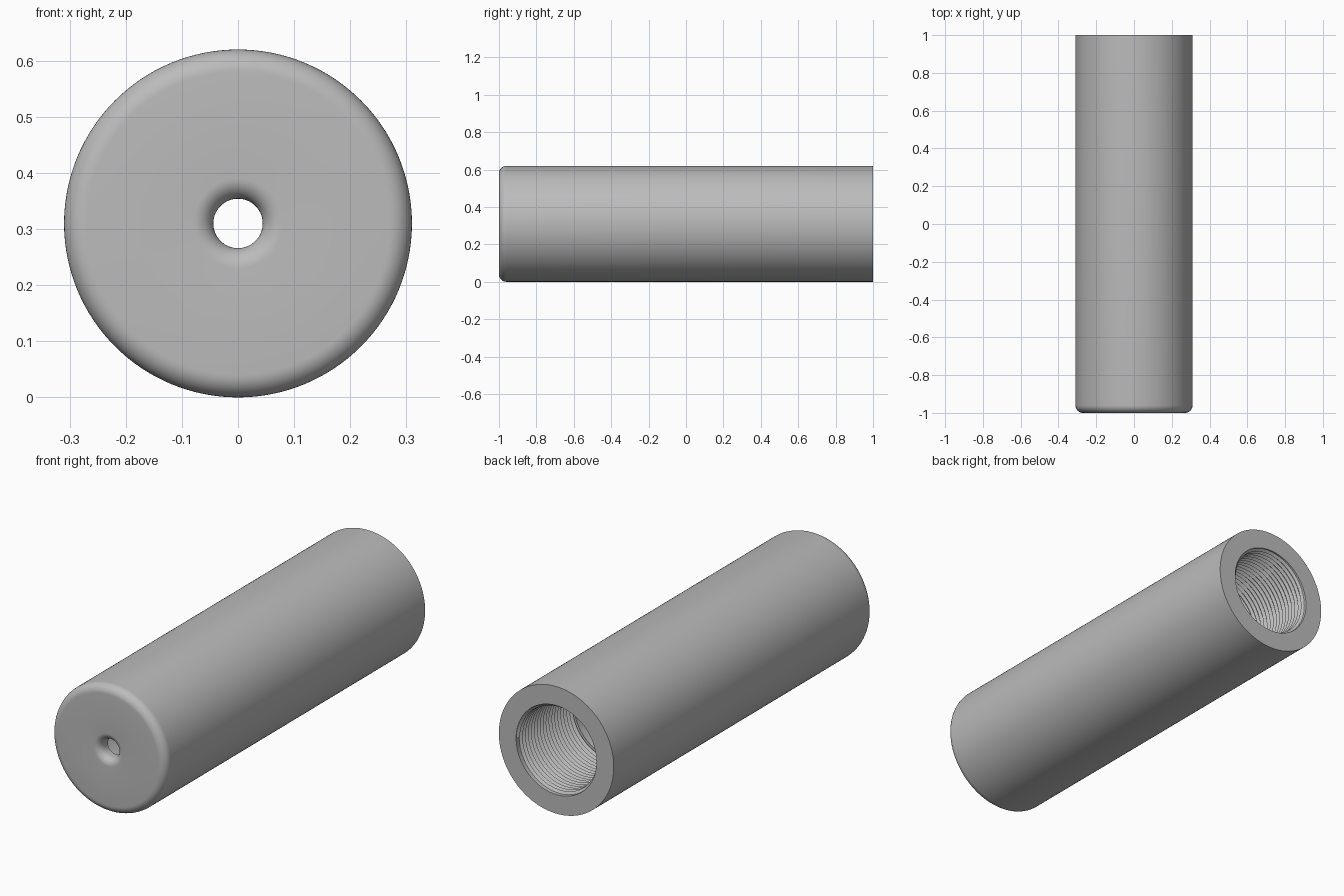
import bpy, bmesh
from math import sin, cos, pi, radians

cube = bpy.data.objects.get("Cube")
if cube:
    bpy.data.objects.remove(cube, do_unlink=True)

RADIUS = 0.31
HOLE = 0.044        # front opening
BORE = 0.217        # threaded socket
CREST = 0.205       # thread crests and plain chamber behind
THREAD_END = 0.57
TURNS = 18
PITCH = (1 - THREAD_END) / (TURNS + 1)

grey = bpy.data.materials.new("plain_grey")
grey.use_nodes = True
COLOUR = (0.5, 0.5, 0.5, 1)
grey.diffuse_color = COLOUR
grey.node_tree.nodes["Principled BSDF"].inputs["Base Color"].default_value = COLOUR


def arc(r, y, size, start, end, steps=10):
    """Fillet points (radius, length) from start to end angle in degrees."""
    angles = [radians(start + (end - start) * i / steps) for i in range(steps + 1)]
    return [(r + size * cos(a), y + size * sin(a)) for a in angles]


def revolve(name, profile, steps, turns=1, rise=0.0):
    """Turn a closed (radius, length) profile about the long axis."""
    mesh = bpy.data.meshes.new(name)
    n = len(profile)
    mesh.from_pydata([(r, 0, y) for r, y in profile],
                     [(i, (i + 1) % n) for i in range(n)], [])
    obj = bpy.data.objects.new(name, mesh)
    bpy.context.collection.objects.link(obj)
    screw = obj.modifiers.new("Revolve", 'SCREW')
    screw.axis = 'Z'
    screw.steps = screw.render_steps = steps
    screw.iterations = turns
    screw.screw_offset = rise
    screw.use_merge_vertices = rise == 0
    screw.merge_threshold = 0.0001
    bpy.ops.object.select_all(action='DESELECT')
    obj.select_set(True)
    bpy.context.view_layer.objects.active = obj
    bpy.ops.object.convert(target='MESH')

    bm = bmesh.new()
    bm.from_mesh(obj.data)
    if rise:
        bmesh.ops.holes_fill(bm, edges=[e for e in bm.edges if e.is_boundary])
    bmesh.ops.recalc_face_normals(bm, faces=bm.faces)
    bm.to_mesh(obj.data)
    bm.free()
    obj.data.materials.clear()
    obj.data.materials.append(grey)
    bpy.ops.object.shade_smooth_by_angle(angle=radians(30))
    obj.rotation_euler.x = -pi / 2
    obj.location.z = RADIUS
    return obj


# Hollow tube: rounded front rim, rounded front hole, stepped rear socket
edge, lip = 0.04, 0.036
tube = (arc(HOLE + lip, -1 + lip, lip, 180, 270)
        + arc(RADIUS - edge, -1 + edge, edge, 270, 360)
        + [(RADIUS, 1), (BORE, 1), (BORE, THREAD_END),
           (CREST, THREAD_END), (CREST, -0.94), (HOLE, -0.94)])
revolve("tube_body", tube, 128)

# Helical thread ridge, its root sunk slightly into the socket wall
root = BORE + 0.001
ridge = [(root, THREAD_END), (CREST, THREAD_END + PITCH / 2),
         (root, THREAD_END + PITCH * 0.98)]
revolve("internal_thread", ridge, 96, TURNS, PITCH)
